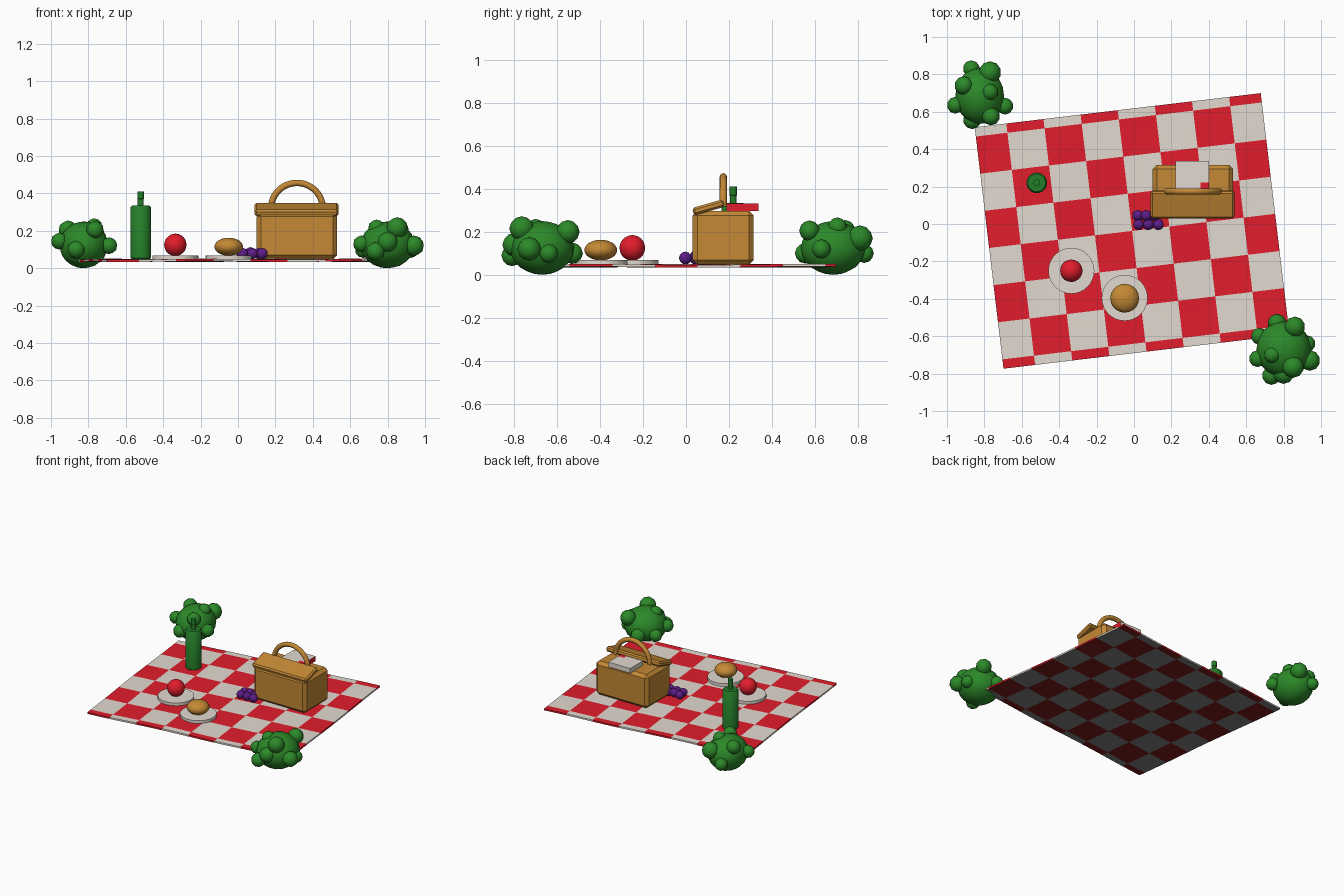
import bpy, bmesh, math
from mathutils import Matrix, Vector

if "Cube" in bpy.data.objects:
    bpy.data.objects.remove(bpy.data.objects["Cube"])


def mat(name, rgb):
    m = bpy.data.materials.new(name)
    m.diffuse_color = (*rgb, 1)
    m.use_nodes = True
    m.node_tree.nodes["Principled BSDF"].inputs["Base Color"].default_value = m.diffuse_color
    return m


CREAM = mat("cream", (0.76, 0.70, 0.63))
RED = mat("bright_red", (0.76, 0.012, 0.025))
DARK_GREY = mat("underside_grey", (0.2, 0.2, 0.2))
DARK_RED = mat("underside_red", (0.19, 0.01, 0.01))
BROWN = mat("wicker_brown", (0.55, 0.25, 0.035))
GREEN = mat("leaf_green", (0.025, 0.25, 0.022))
GLASS = mat("bottle_green", (0.018, 0.21, 0.022))
GRAPE = mat("grape_purple", (0.11, 0.012, 0.25))


def finish(name, bm, *mats, smooth=True):
    bmesh.ops.recalc_face_normals(bm, faces=bm.faces)
    me = bpy.data.meshes.new(name)
    bm.to_mesh(me)
    bm.free()
    for m in mats:
        me.materials.append(m)
    ob = bpy.data.objects.new(name, me)
    bpy.context.collection.objects.link(ob)
    if smooth:
        bpy.ops.object.select_all(action='DESELECT')
        ob.select_set(True)
        bpy.context.view_layer.objects.active = ob
        bpy.ops.object.shade_smooth_by_angle(angle=math.radians(42))
    return ob


def ball(bm, c, r, sub=2):
    r = r if isinstance(r, tuple) else (r, r, r)
    m = Matrix.Translation(c) @ Matrix.Diagonal((*r, 1))
    bmesh.ops.create_icosphere(bm, subdivisions=sub, radius=1, matrix=m)


def box(name, c, size, m, tilt=0, bevel=0.012):
    bm = bmesh.new()
    bmesh.ops.create_cube(bm, size=1, matrix=Matrix.Diagonal((*size, 1)))
    bmesh.ops.bevel(bm, geom=bm.edges[:], offset=bevel, segments=1,
                    profile=0.5, affect='EDGES')
    bmesh.ops.transform(bm, verts=bm.verts[:],
                        matrix=Matrix.Translation(c) @ Matrix.Rotation(tilt, 4, 'X'))
    return finish(name, bm, m, smooth=False)


def lathe(name, c, profile, m, n=32):
    bm = bmesh.new()
    vs = [bm.verts.new((r, 0, z)) for r, z in profile]
    es = [bm.edges.new(p) for p in zip(vs, vs[1:])]
    bmesh.ops.spin(bm, geom=vs + es, axis=(0, 0, 1), cent=(0, 0, 0),
                   angle=math.tau, steps=n)
    bmesh.ops.remove_doubles(bm, verts=bm.verts[:], dist=1e-5)
    bmesh.ops.translate(bm, verts=bm.verts[:], vec=c)
    return finish(name, bm, m)


# checked blanket, slightly rippled, with a darker underside
us = [-0.77] + [i * 0.05 for i in range(-15, 16)] + [0.77]
vs = [i * 0.05 for i in range(-13, 14)]
nu, nv = len(us), len(vs)
bm = bmesh.new()


def layer(dz):
    return [[bm.verts.new((u, v, 0.048 + 0.003 * math.sin(7 * u) * math.cos(6 * v) + dz))
             for v in vs] for u in us]


def check_face(verts, base):
    f = bm.faces.new(verts)
    c = f.calc_center_median()
    f.material_index = base + (math.sin(c.x * math.pi / 0.2) * math.sin(c.y * math.pi / 0.2) > 0)


top, low = layer(0), layer(-0.012)
for g, base in ((top, 0), (low, 2)):
    for a, b in zip(g, g[1:]):
        for j in range(nv - 1):
            check_face((a[j], b[j], b[j + 1], a[j + 1]), base)
rim = ([(i, 0) for i in range(nu)] + [(nu - 1, j) for j in range(1, nv)]
       + [(i, nv - 1) for i in range(nu - 2, -1, -1)] + [(0, j) for j in range(nv - 2, 0, -1)])
for (a, b), (c, d) in zip(rim, rim[1:] + rim[:1]):
    check_face((top[a][b], top[c][d], low[c][d], low[a][b]), 0)
bmesh.ops.transform(bm, verts=bm.verts[:], matrix=Matrix.Translation((-0.01, -0.037, 0))
                    @ Matrix.Rotation(math.radians(6.8), 4, 'Z'))
finish("blanket", bm, CREAM, RED, DARK_GREY, DARK_RED)

# basket body and tilted front lid
box("basket_body", (0.315, 0.173, 0.173), (0.43, 0.285, 0.25), BROWN, bevel=0.022)
box("basket_lid", (0.313, 0.105, 0.314), (0.447, 0.15, 0.036), BROWN,
    tilt=math.radians(16), bevel=0.01)

# arched handle
bm = bmesh.new()
N, K = 24, 12
rings = []
for i in range(N + 1):
    t = math.pi * i / N
    d = Vector((math.cos(t), 0, math.sin(t)))
    c = Vector((0.315, 0.174, 0.317)) + d * 0.139
    rings.append([bm.verts.new(c + d * 0.017 * math.cos(a) + Vector((0, 0.017 * math.sin(a), 0)))
                  for a in [math.tau * k / K for k in range(K)]])
for a, b in zip(rings, rings[1:]):
    for k in range(K):
        bm.faces.new((a[k], a[(k + 1) % K], b[(k + 1) % K], b[k]))
bm.faces.new(rings[0])
bm.faces.new(rings[-1])
finish("basket_handle", bm, BROWN)

# folded napkin, cream with a red right side and corner
bm = bmesh.new()
bmesh.ops.create_cube(bm, size=1, matrix=Matrix.Translation((0.312, 0.263, 0.314))
                      @ Matrix.Diagonal((0.18, 0.15, 0.036, 1)))
for p, n in (((0.355, 0, 0), (1, 0, 0)), ((0, 0.222, 0), (0, 1, 0))):
    bmesh.ops.bisect_plane(bm, geom=bm.verts[:] + bm.edges[:] + bm.faces[:],
                           plane_co=p, plane_no=n)
for f in bm.faces:
    c = f.calc_center_median()
    f.material_index = int(c.x > 0.4 or (c.x > 0.355 and c.y < 0.222))
finish("napkin", bm, CREAM, RED, smooth=False)

# bottle
lathe("bottle", (-0.52, 0.22, 0),
      [(0, 0.05), (0.05, 0.05), (0.055, 0.055), (0.055, 0.325), (0.047, 0.335), (0.016, 0.335),
       (0.016, 0.37), (0.018, 0.372), (0.018, 0.41), (0, 0.41)], GLASS, 24)

# plates with an apple and a bread roll
for name, x, y in (("apple_plate", -0.335, -0.25), ("bread_plate", -0.05, -0.395)):
    lathe(name, (x, y, 0), [(0, 0.048), (0.123, 0.048), (0.123, 0.069), (0, 0.069)], CREAM)
bm = bmesh.new()
ball(bm, (-0.335, -0.25, 0.125), 0.06, 3)
finish("apple", bm, RED)
bm = bmesh.new()
ball(bm, (-0.05, -0.397, 0.115), (0.077, 0.077, 0.048), 3)
finish("bread_roll", bm, BROWN)

# grapes
bm = bmesh.new()
for x, y, z in ((0.025, -0.003, 0.078), (0.077, -0.003, 0.078), (0.13, -0.003, 0.078),
                (0.02, 0.045, 0.078), (0.065, 0.045, 0.083), (0.11, 0.045, 0.078)):
    ball(bm, (x, y, z), 0.03, 2)
finish("grapes", bm, GRAPE)

# bushes: one core with leafy clumps (x, y, z, radius)
right = [(0.66, -0.72, 0.13, 0.045), (0.67, -0.6, 0.1, 0.045), (0.765, -0.53, 0.1, 0.05),
         (0.86, -0.55, 0.2, 0.055), (0.94, -0.73, 0.12, 0.055), (0.85, -0.765, 0.215, 0.058),
         (0.735, -0.81, 0.09, 0.05), (0.74, -0.7, 0.215, 0.045), (0.925, -0.64, 0.1, 0.045),
         (0.80, -0.80, 0.14, 0.055)]
left = [(-0.87, 0.83, 0.1, 0.045), (-0.77, 0.81, 0.17, 0.06), (-0.91, 0.74, 0.205, 0.05),
        (-0.955, 0.635, 0.145, 0.045), (-0.77, 0.705, 0.222, 0.045), (-0.69, 0.63, 0.12, 0.045),
        (-0.865, 0.555, 0.1, 0.048), (-0.765, 0.575, 0.205, 0.048)]
for name, c, r, clumps in (("right_bush", (0.8, -0.67, 0.125), (0.145, 0.15, 0.125), right),
                           ("left_bush", (-0.825, 0.685, 0.125), (0.13, 0.15, 0.125), left)):
    bm = bmesh.new()
    ball(bm, c, r, 3)
    for x, y, z, cr in clumps:
        ball(bm, (x, y, z), cr, 2)
    finish(name, bm, GREEN)
